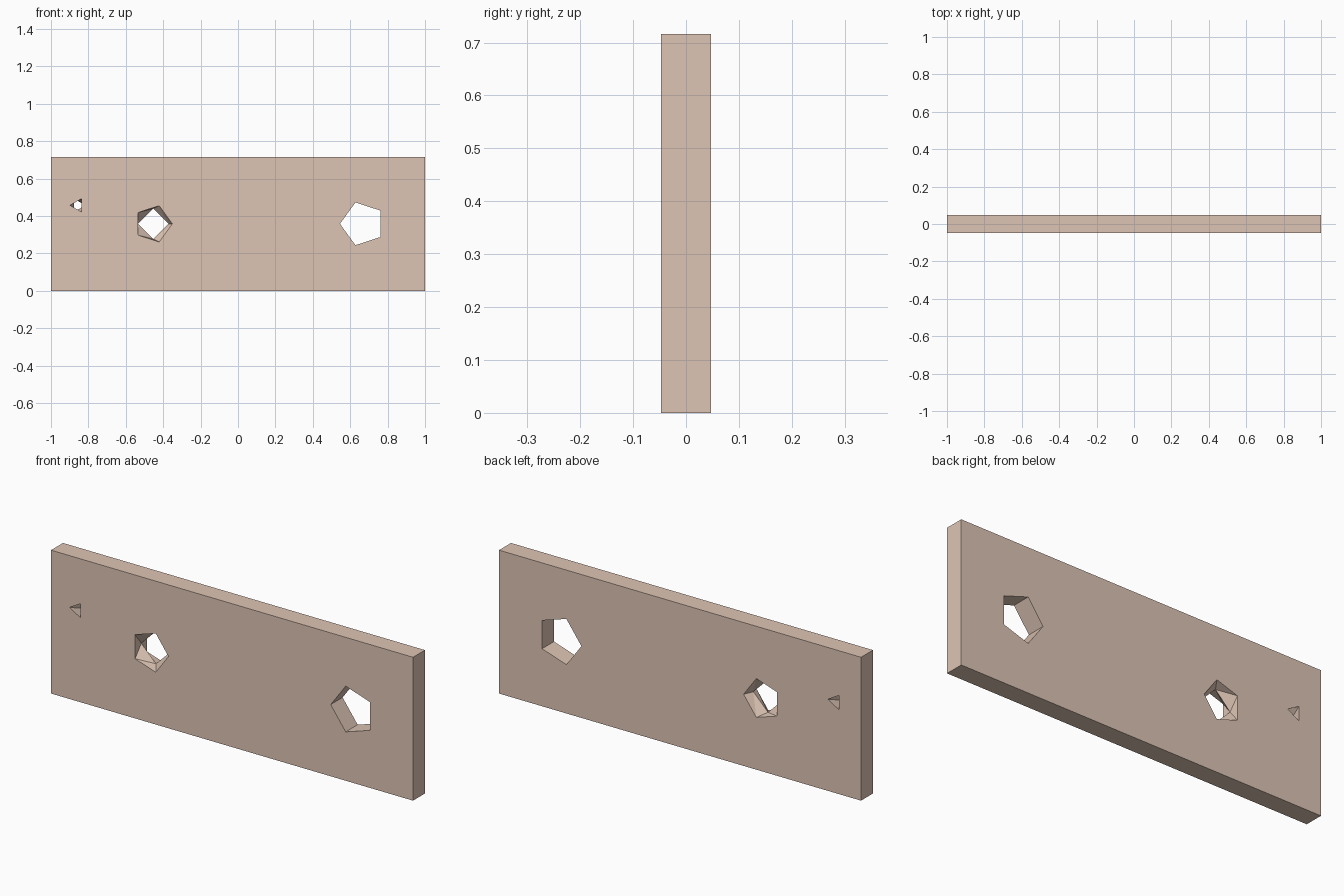
import bpy, bmesh
from math import cos, sin, radians

if "Cube" in bpy.data.objects:
    bpy.data.objects.remove(bpy.data.objects["Cube"])

HALF_Y, HEIGHT = 0.047, 0.716
bm = bmesh.new()


def ring(cx, cz, y, sides, r, start):
    """Polygon outline in the xz plane, returned with its vertex angles."""
    angles = [start + 360 * i / sides for i in range(sides)]
    verts = [bm.verts.new((cx + r * cos(radians(a)), y, cz + r * sin(radians(a)))) for a in angles]
    edges = [bm.edges.new((verts[i], verts[(i + 1) % sides])) for i in range(sides)]
    return verts, angles, edges


def loft(a, b):
    """Wall between two outlines, which may differ in side count."""
    va, aa, _ = a
    vb, ab, _ = b
    if aa == ab:
        n = len(va)
        for i in range(n):
            k = (i + 1) % n
            bm.faces.new((va[i], va[k], vb[k], vb[i]))
        return
    aa, ab = aa + [aa[0] + 360], ab + [ab[0] + 360]
    na, nb, i, j = len(va), len(vb), 0, 0
    while i < na or j < nb:
        if j == nb or (i < na and aa[i + 1] <= ab[j + 1]):
            bm.faces.new((va[i % na], va[(i + 1) % na], vb[j % nb]))
            i += 1
        else:
            bm.faces.new((va[i % na], vb[(j + 1) % nb], vb[j % nb]))
            j += 1


# Outer rim of the plate
rims = []
for y in (-HALF_Y, HALF_Y):
    vs = [bm.verts.new((x, y, z)) for x, z in ((-1, 0), (1, 0), (1, HEIGHT), (-1, HEIGHT))]
    rims.append((vs, [0] * 4, [bm.edges.new((vs[i], vs[(i + 1) % 4])) for i in range(4)]))
loft(*rims)

# Holes: centre, then outlines (y, sides, radius, start angle) from front to back
holes = [
    (0.665, 0.358, [(-HALF_Y, 5, 0.12, 180), (HALF_Y, 5, 0.12, 180)]),
    (-0.453, 0.358, [(-HALF_Y, 5, 0.102, 0), (0, 4, 0.081, 0), (HALF_Y, 5, 0.102, 0)]),
    (-0.857, 0.457, [(-HALF_Y, 3, 0.041, 180), (HALF_Y, 3, 0.041, 240)]),
]
front, back = list(rims[0][2]), list(rims[1][2])
for cx, cz, sections in holes:
    rings = [ring(cx, cz, *s) for s in sections]
    for a, b in zip(rings, rings[1:]):
        loft(a, b)
    front += rings[0][2]
    back += rings[-1][2]

# Pierced front and back faces
for edges, ny in ((front, -1), (back, 1)):
    bmesh.ops.triangle_fill(bm, edges=edges, use_beauty=True, normal=(0, ny, 0))
bmesh.ops.recalc_face_normals(bm, faces=bm.faces)

mesh = bpy.data.meshes.new("pierced_plate")
bm.to_mesh(mesh)
bm.free()
plate = bpy.data.objects.new("pierced_plate", mesh)
bpy.context.collection.objects.link(plate)

mat = bpy.data.materials.new("tan")
mat.diffuse_color = (0.73, 0.56, 0.46, 1)
mat.use_nodes = True
mat.node_tree.nodes["Principled BSDF"].inputs["Base Color"].default_value = mat.diffuse_color
mesh.materials.append(mat)
